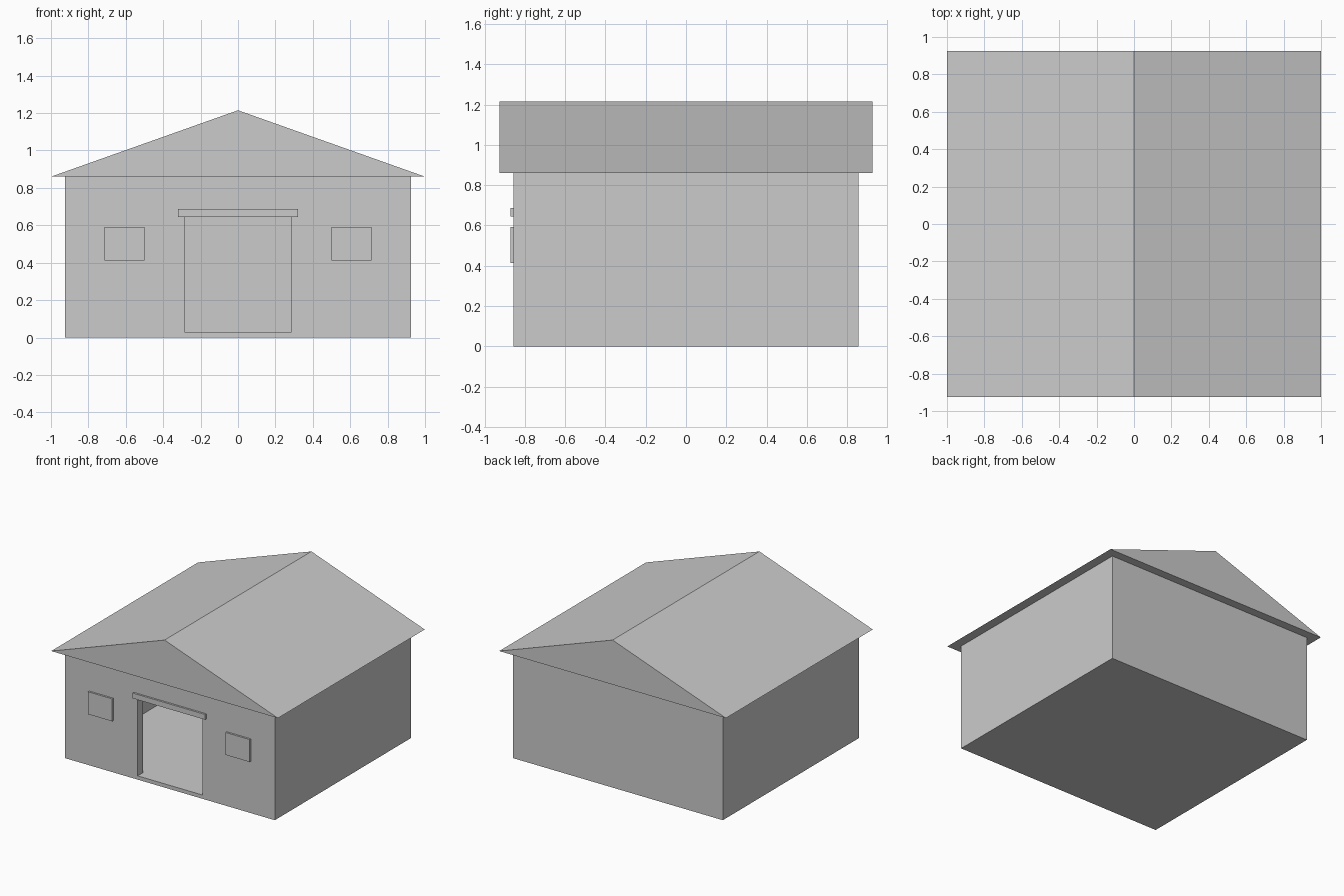
import bpy
import bmesh

cube = bpy.data.objects.get("Cube")
if cube:
    bpy.data.objects.remove(cube, do_unlink=True)

# Single flat colour
GREY = (0.6, 0.6, 0.6, 1.0)
grey = bpy.data.materials.new("light grey")
grey.use_nodes = True
grey.diffuse_color = GREY
for node in grey.node_tree.nodes:
    if node.type == 'BSDF_PRINCIPLED':
        node.inputs["Base Color"].default_value = GREY

# Main dimensions
HALF_X, HALF_Y = 0.925, 0.857
EAVE, RIDGE = 0.86, 1.215
WALL, FLOOR = 0.065, 0.03
DOOR_HALF, DOOR_TOP = 0.285, 0.645
TRIM = 0.015


def finish(name, bm):
    bmesh.ops.recalc_face_normals(bm, faces=bm.faces)
    mesh = bpy.data.meshes.new(name)
    bm.to_mesh(mesh)
    bm.free()
    mesh.materials.append(grey)
    obj = bpy.data.objects.new(name, mesh)
    bpy.context.scene.collection.objects.link(obj)
    return obj


def box(name, x, y, z):
    """Box spanning the given (low, high) ranges."""
    bm = bmesh.new()
    bmesh.ops.create_cube(bm, size=1)
    for v in bm.verts:
        v.co = [r[0] if c < 0 else r[1] for c, r in zip(v.co, (x, y, z))]
    return finish(name, bm)


def prism(name, profile, y0, y1):
    """Extrude an x-z profile along y."""
    bm = bmesh.new()
    face = bm.faces.new([bm.verts.new((x, y0, z)) for x, z in profile])
    out = bmesh.ops.extrude_face_region(bm, geom=[face])
    for v in out["geom"]:
        if isinstance(v, bmesh.types.BMVert):
            v.co.y = y1
    return finish(name, bm)


def cut(target, cutter):
    mod = target.modifiers.new(cutter.name, 'BOOLEAN')
    mod.operation = 'DIFFERENCE'
    mod.solver = 'EXACT'
    mod.object = cutter
    cutter.hide_render = True
    cutter.hide_viewport = True
    cutter.display_type = 'WIRE'


# Hollow walls with a floor and an open doorway
walls = box("walls", (-HALF_X, HALF_X), (-HALF_Y, HALF_Y), (0, EAVE))
room = box("room_cutter", (WALL - HALF_X, HALF_X - WALL),
           (WALL - HALF_Y, HALF_Y - WALL), (FLOOR, EAVE + 0.1))
doorway = box("doorway_cutter", (-DOOR_HALF, DOOR_HALF),
              (-HALF_Y - 0.1, 0), (FLOOR, DOOR_TOP))
cut(walls, room)
cut(walls, doorway)

# Apply the cuts and remove the helpers
bpy.context.view_layer.update()
graph = bpy.context.evaluated_depsgraph_get()
cut_mesh = bpy.data.meshes.new_from_object(walls.evaluated_get(graph))
walls.modifiers.clear()
walls.data = cut_mesh
for helper in (room, doorway):
    bpy.data.objects.remove(helper, do_unlink=True)

# Gable roof with overhang
prism("roof", [(-1, EAVE), (1, EAVE), (0, RIDGE)], -0.925, 0.925)

# Raised front trim: lintel and a shuttered window on each side
front = (-HALF_Y - TRIM, -HALF_Y)
box("door_lintel", (-0.32, 0.32), front, (DOOR_TOP, 0.687))
for side, x in (("right", (-0.713, -0.5)), ("left", (0.5, 0.713))):
    box(side + "_window", x, front, (0.413, 0.592))
